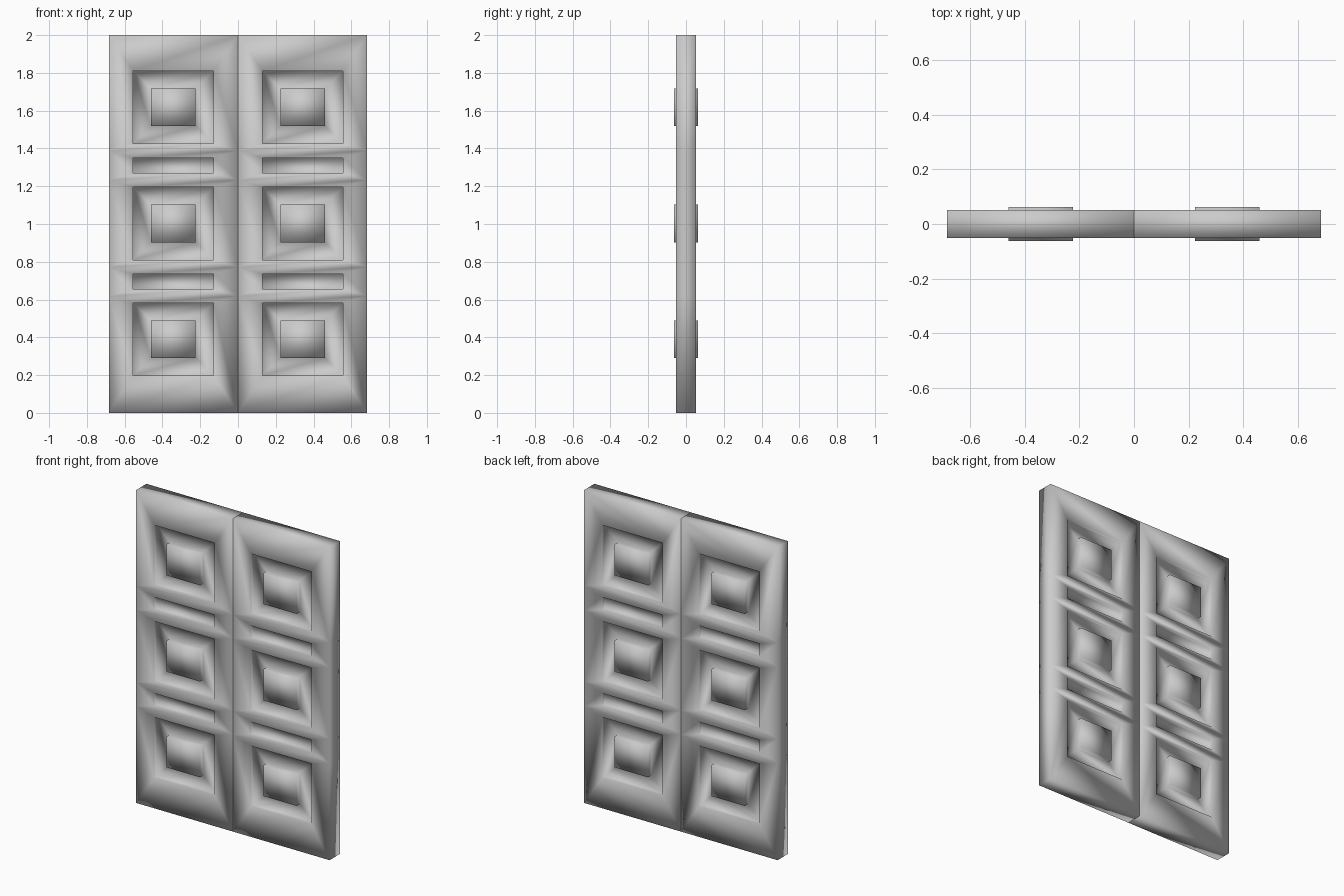
import bpy, bmesh

if "Cube" in bpy.data.objects:
    bpy.data.objects.remove(bpy.data.objects["Cube"])

HALF_W = 0.342      # half the width of one door leaf
FACE_Y = 0.052      # frame surface
FLOOR_Y = 0.03      # recessed panel floor
BLOCK_Y = 0.063     # raised panel centre
OPEN_X = 0.213      # half width of the openings
BLOCK_X = 0.118     # half width of the raised blocks

# section bottom, section top, opening bottom, opening top, has raised block
SECTIONS = [
    (0.0, 0.618, 0.198, 0.582, True),
    (0.618, 0.772, 0.655, 0.735, False),
    (0.772, 1.232, 0.81, 1.195, True),
    (1.232, 1.388, 1.27, 1.35, False),
    (1.388, 2.0, 1.425, 1.81, True),
]

grey = bpy.data.materials.new("door grey")
grey.diffuse_color = (0.6, 0.6, 0.6, 1)
grey.use_nodes = True
grey.node_tree.nodes["Principled BSDF"].inputs["Base Color"].default_value = grey.diffuse_color


def ring(bm, hx, z0, z1, y):
    """Four corners of a rectangle facing along y."""
    return [bm.verts.new((x, y, z))
            for x, z in ((-hx, z0), (hx, z0), (hx, z1), (-hx, z1))]


def bridge(bm, a, b):
    for i in range(4):
        j = (i + 1) % 4
        bm.faces.new((a[i], a[j], b[j], b[i]))


def door_leaf(name, cx):
    bm = bmesh.new()
    last = len(SECTIONS) - 1
    for n, (z0, z1, o0, o1, block) in enumerate(SECTIONS):
        outers = []
        for side in (-1, 1):
            # frame, opening walls and floor
            rings = [ring(bm, HALF_W, z0, z1, side * FACE_Y),
                     ring(bm, OPEN_X, o0, o1, side * FACE_Y),
                     ring(bm, OPEN_X, o0, o1, side * FLOOR_Y)]
            if block:
                # raised block in the middle of the panel
                for y in (FLOOR_Y, BLOCK_Y):
                    rings.append(ring(bm, BLOCK_X, o0 + 0.093, o1 - 0.093, side * y))
            for a, b in zip(rings, rings[1:]):
                bridge(bm, a, b)
            bm.faces.new(rings[-1])
            outers.append(rings[0])
        # outer edges of the leaf
        f, b = outers
        for i, j in ((0, 3), (1, 2)):
            bm.faces.new((f[i], f[j], b[j], b[i]))
        if n == 0:
            bm.faces.new((f[0], f[1], b[1], b[0]))
        if n == last:
            bm.faces.new((f[3], f[2], b[2], b[3]))
    bmesh.ops.remove_doubles(bm, verts=bm.verts, dist=0.0001)
    bmesh.ops.recalc_face_normals(bm, faces=bm.faces)
    for face in bm.faces:
        face.smooth = True
    mesh = bpy.data.meshes.new(name)
    bm.to_mesh(mesh)
    bm.free()
    mesh.materials.append(grey)
    leaf = bpy.data.objects.new(name, mesh)
    leaf.location.x = cx
    bpy.context.collection.objects.link(leaf)


door_leaf("left_door", -HALF_W)
door_leaf("right_door", HALF_W)
